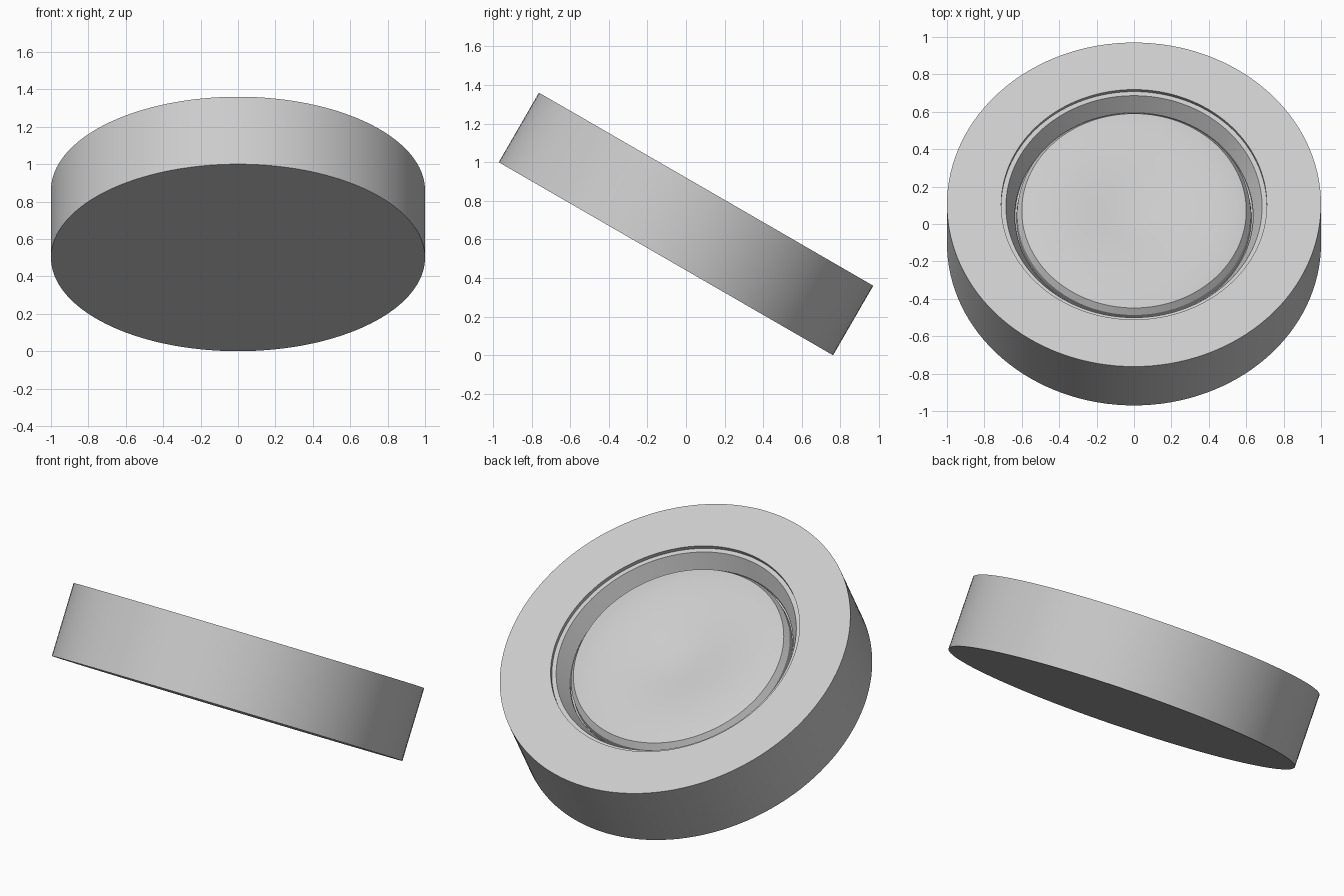
import bpy, bmesh, math

cube = bpy.data.objects.get("Cube")
if cube:
    bpy.data.objects.remove(cube, do_unlink=True)

HALF = 0.208                 # half the disc thickness
TILT = math.radians(-30)     # the disc leans toward the back
SEGMENTS = 128

grey = bpy.data.materials.new("light_grey")
grey.use_nodes = True
grey.diffuse_color = (0.6, 0.6, 0.6, 1)
grey.node_tree.nodes["Principled BSDF"].inputs["Base Color"].default_value = (0.6, 0.6, 0.6, 1)


def lathe(name, profile):
    """Spin (radius, depth below the top face) points around the tilted axis."""
    bm = bmesh.new()
    verts = [bm.verts.new((r, 0, HALF - d)) for r, d in profile]
    edges = [bm.edges.new(pair) for pair in zip(verts, verts[1:])]
    bmesh.ops.spin(bm, geom=verts + edges, cent=(0, 0, 0), axis=(0, 0, 1),
                   angle=math.tau, steps=SEGMENTS)
    bmesh.ops.remove_doubles(bm, verts=bm.verts, dist=1e-5)
    bmesh.ops.recalc_face_normals(bm, faces=bm.faces)
    mesh = bpy.data.meshes.new(name)
    bm.to_mesh(mesh)
    bm.free()
    mesh.materials.append(grey)
    obj = bpy.data.objects.new(name, mesh)
    bpy.context.collection.objects.link(obj)
    obj.location.z = 0.5 + HALF * math.cos(TILT)
    obj.rotation_euler.x = TILT
    bpy.ops.object.select_all(action='DESELECT')
    obj.select_set(True)
    bpy.context.view_layer.objects.active = obj
    bpy.ops.object.shade_smooth_by_angle(angle=math.radians(25))
    return obj


# Thick disc with a stepped ledge and a tapered recess
lathe("housing", [
    (0, 2 * HALF), (1, 2 * HALF), (1, 0), (0.71, 0), (0.71, 0.022),
    (0.685, 0.022), (0.637, 0.118), (0.637, 0.14), (0, 0.14),
])

# Insert with a bevelled skirt, a rounded crown and a broad central dip
EDGE = 0.6
crown = []
for i in range(33):
    r = EDGE * (1 - i / 32)
    falloff = 0.021 * (r / EDGE) ** 6
    dip = 0.045 * math.exp(-(r / 0.28) ** 2)
    crown.append((r, 0.045 + falloff + dip))
lathe("domed_insert", [(0, 0.139), (0.628, 0.139), (0.624, 0.1)] + crown)
